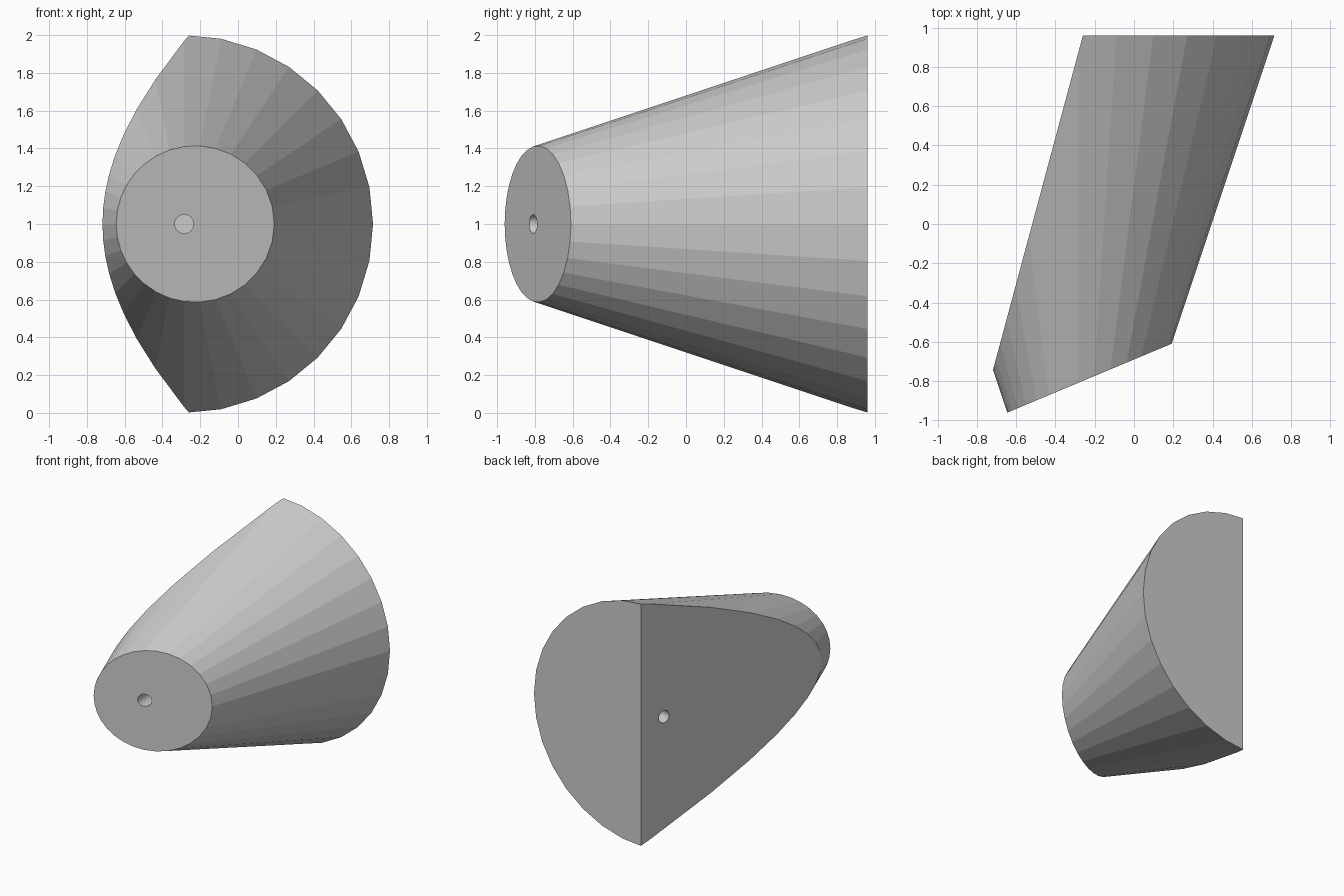
import bpy, bmesh
from mathutils import Vector, Matrix

cube = bpy.data.objects.get("Cube")
if cube:
    bpy.data.objects.remove(cube, do_unlink=True)

grey = bpy.data.materials.new("light grey")
grey.use_nodes = True
colour = (0.6, 0.6, 0.6, 1)
grey.diffuse_color = colour
grey.node_tree.nodes["Principled BSDF"].inputs["Base Color"].default_value = colour

AXIS_X, AXIS_Z, BACK = -0.285, 1.0, 0.96


def cone(name, base, direction, r1, r2, depth, sides):
    """Frustum starting at base, radius r1, running along direction to radius r2."""
    bm = bmesh.new()
    turn = Vector(direction).to_track_quat('Z', 'Y').to_matrix().to_4x4()
    place = Matrix.Translation(base) @ turn @ Matrix.Translation((0, 0, depth / 2))
    bmesh.ops.create_cone(bm, cap_ends=True, segments=sides, radius1=r1,
                          radius2=r2, depth=depth, matrix=place)
    mesh = bpy.data.meshes.new(name)
    bm.to_mesh(mesh)
    bm.free()
    mesh.materials.append(grey)
    obj = bpy.data.objects.new(name, mesh)
    bpy.context.collection.objects.link(obj)
    return obj


def slice_off(bm, point, normal):
    """Remove everything on the normal side of a plane and cap the cut."""
    geom = bm.verts[:] + bm.edges[:] + bm.faces[:]
    cut = bmesh.ops.bisect_plane(bm, geom=geom, plane_co=point, plane_no=normal,
                                 clear_outer=True)["geom_cut"]
    edges = [e for e in cut if isinstance(e, bmesh.types.BMEdge)]
    bmesh.ops.holes_fill(bm, edges=edges, sides=0)


# Tapered body, then its slanted nose and flat side
body = cone("tapered_body", (AXIS_X, BACK, AXIS_Z), (0, -1, 0), 1.0, 0.3, 2.1, 32)
side_normal = Vector((-1.7, 0.457, 0)).normalized()
bm = bmesh.new()
bm.from_mesh(body.data)
slice_off(bm, (-0.645, -BACK, 1), (0.35, -0.835, 0))
slice_off(bm, (-0.26, BACK, 1), side_normal)
bmesh.ops.recalc_face_normals(bm, faces=bm.faces[:])
bm.to_mesh(body.data)
bm.free()

# Pin holes in the nose and in the flat side
side_point = Vector((-0.319, 0.743, 1))
cutters = [
    cone("nose_hole_cutter", (AXIS_X, -1.0, AXIS_Z), (0, 1, 0), 0.05, 0.05, 0.4, 24),
    cone("side_hole_cutter", side_point + side_normal * 0.2, -side_normal,
         0.05, 0.05, 0.4, 24),
]
for cutter in cutters:
    cutter.hide_render = True
    mod = body.modifiers.new(cutter.name, 'BOOLEAN')
    mod.operation = 'DIFFERENCE'
    mod.solver = 'EXACT'
    mod.object = cutter

# Bake the holes into the body and drop the cutters
graph = bpy.context.evaluated_depsgraph_get()
baked = bpy.data.meshes.new_from_object(body.evaluated_get(graph))
body.modifiers.clear()
body.data = baked
for cutter in cutters:
    bpy.data.objects.remove(cutter, do_unlink=True)
